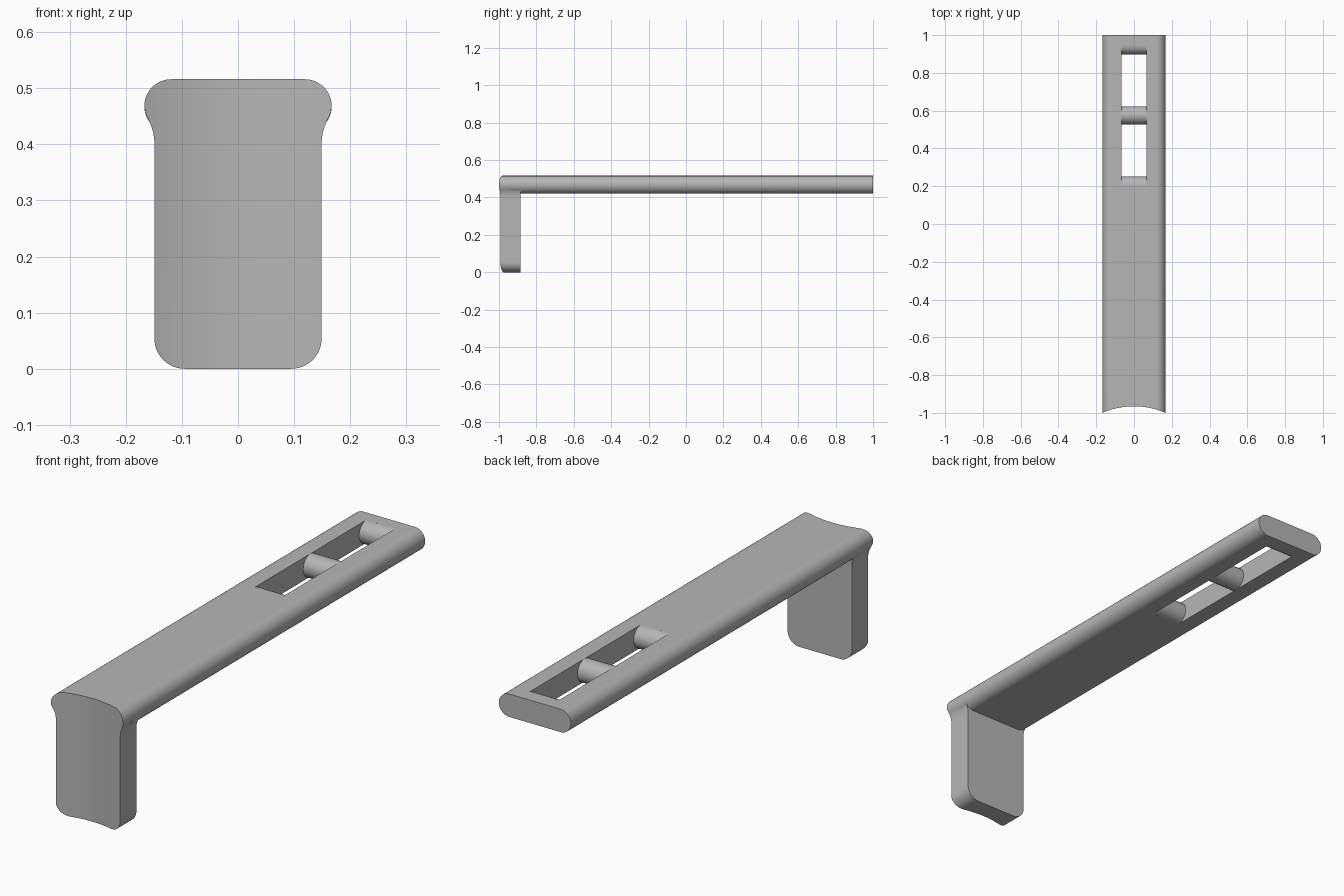
import bpy, bmesh, math
from mathutils import Vector

if "Cube" in bpy.data.objects:
    bpy.data.objects.remove(bpy.data.objects["Cube"], do_unlink=True)

grey = bpy.data.materials.new("plain grey")
grey.use_nodes = True
colour = (0.47, 0.47, 0.47, 1)
grey.diffuse_color = colour
grey.node_tree.nodes["Principled BSDF"].inputs["Base Color"].default_value = colour

TOP, R = 0.516, 0.048      # top of the bar, half its thickness
MID = TOP - R
HALF = 0.167               # half the width of the bar


def arc(cx, cy, r, start, end, n=14):
    """Points on a circle, angles in degrees."""
    angles = [math.radians(start + (end - start) * i / n) for i in range(n + 1)]
    return [(cx + r * math.cos(a), cy + r * math.sin(a)) for a in angles]


def mirrored(half):
    """Close a right-hand half outline with its mirror image."""
    return half + [(-x, z) for x, z in reversed(half)]


def prism(name, outline, to_3d, offset):
    """Extrude a flat outline into a solid."""
    bm = bmesh.new()
    face = bm.faces.new([bm.verts.new(to_3d(a, b)) for a, b in outline])
    ext = bmesh.ops.extrude_face_region(bm, geom=[face])
    moved = [v for v in ext["geom"] if isinstance(v, bmesh.types.BMVert)]
    bmesh.ops.translate(bm, verts=moved, vec=Vector(offset))
    bmesh.ops.recalc_face_normals(bm, faces=bm.faces)
    mesh = bpy.data.meshes.new(name)
    bm.to_mesh(mesh)
    bm.free()
    mesh.materials.append(grey)
    obj = bpy.data.objects.new(name, mesh)
    bpy.context.collection.objects.link(obj)
    return obj


def combine(target, other, operation):
    """Apply a boolean and discard the helper."""
    bpy.context.view_layer.objects.active = target
    mod = target.modifiers.new(operation, "BOOLEAN")
    mod.object, mod.operation, mod.solver = other, operation, "EXACT"
    bpy.ops.object.modifier_apply(modifier=mod.name)
    bpy.data.objects.remove(other, do_unlink=True)


# Long bar with rounded sides
side = arc(HALF - R, MID, R, 90, -90, 28)
bracket = prism("hooked_bar", mirrored(side), lambda x, z: (x, -0.94, z), (0, 1.94, 0))

# Front plate: rounded foot, straight sides, flared neck, rounded top
foot = arc(0.095, 0.054, 0.054, -90, 0)
neck = [(0.149, 0.405), (0.1505, 0.418), (0.154, 0.431), (0.158, 0.441),
        (0.162, 0.449), (0.1655, 0.458)]
plate = foot + neck + arc(HALF - R, MID, R, 0, 90)
front_plate = prism("front_plate", mirrored(plate),
                    lambda x, z: (x, -1.05, z), (0, 0.165, 0))
combine(bracket, front_plate, "UNION")

# Hollow sweep across the front
sag = 0.035
radius = (HALF ** 2 + sag ** 2) / (2 * sag)
sweep = prism("front_cutter", arc(0, -1 + sag - radius, radius, 0, 357.5, 143),
              lambda x, y: (x, y, -0.1), (0, 0, 0.8))
combine(bracket, sweep, "DIFFERENCE")

# Two slots whose ends bulge inwards, leaving a round crossbar between them
for near, far in ((0.203, 0.575), (0.575, 0.945)):
    near_end = arc(near, MID, R, 88, -88, 24)
    far_end = arc(far, MID, R, 268, 92, 24)
    low, high = MID - 0.1, MID + 0.1
    outline = ([(near_end[0][0], high)] + near_end + [(near_end[-1][0], low)]
               + [(far_end[0][0], low)] + far_end + [(far_end[-1][0], high)])
    cutter = prism("slot_cutter", outline, lambda y, z: (-0.067, y, z), (0.134, 0, 0))
    combine(bracket, cutter, "DIFFERENCE")

# Smooth curves with crisp edges
bpy.ops.object.select_all(action="DESELECT")
bracket.select_set(True)
bpy.context.view_layer.objects.active = bracket
bpy.ops.object.shade_smooth_by_angle(angle=math.radians(25))
weighted = bracket.modifiers.new("flat faces stay flat", "WEIGHTED_NORMAL")
weighted.keep_sharp = True
